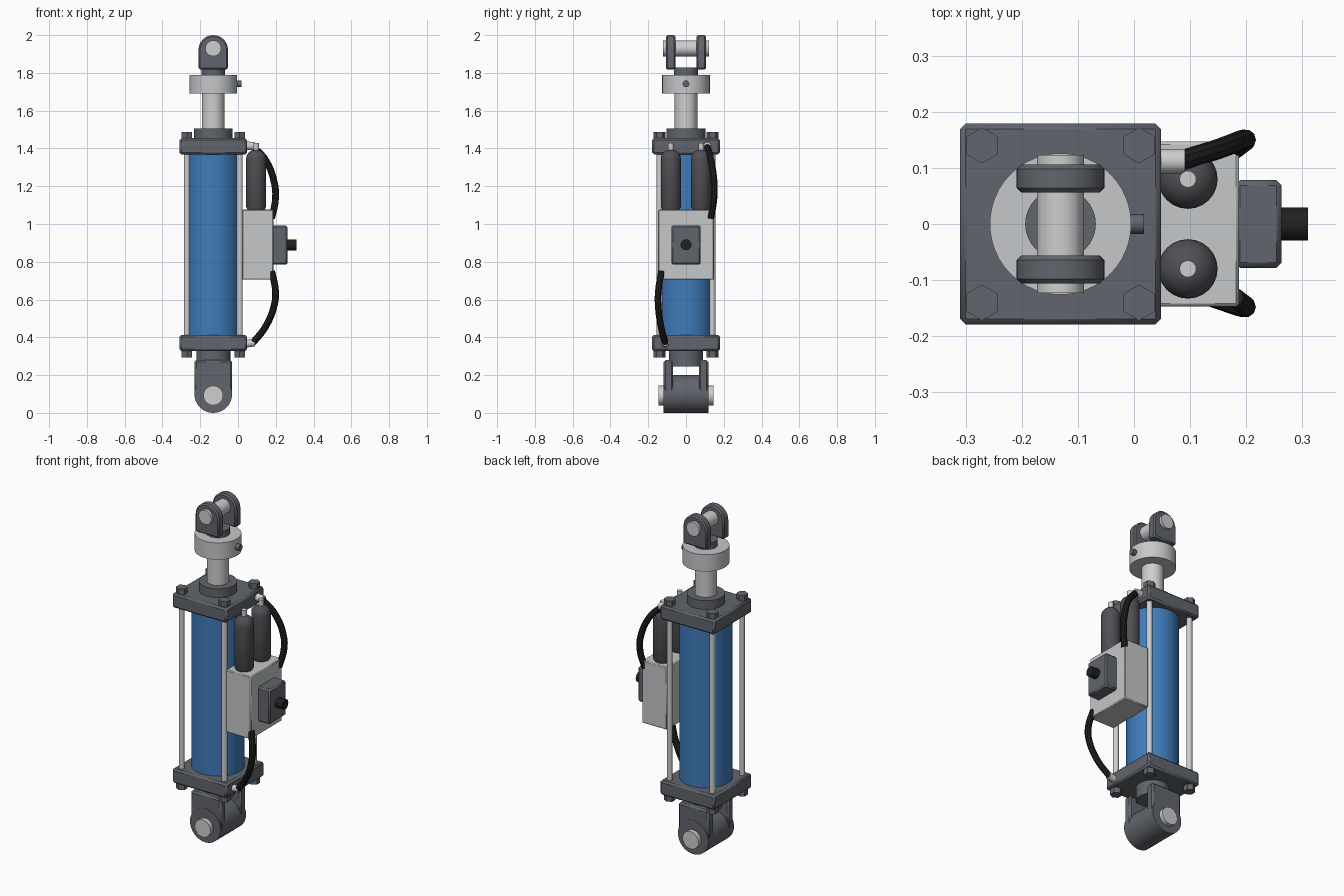
import bpy
import math
from mathutils import Vector

if "Cube" in bpy.data.objects:
    bpy.data.objects.remove(bpy.data.objects["Cube"], do_unlink=True)

AX = -0.131  # x of the cylinder axis


def material(name, r, g, b):
    m = bpy.data.materials.new(name)
    m.use_nodes = True
    m.diffuse_color = (r, g, b, 1)
    m.node_tree.nodes["Principled BSDF"].inputs["Base Color"].default_value = (r, g, b, 1)
    return m


DARK = material("dark grey paint", 0.12, 0.13, 0.15)
BLUE = material("blue paint", 0.05, 0.2, 0.5)
STEEL = material("bright steel", 0.62, 0.62, 0.62)
ALLOY = material("light alloy", 0.56, 0.57, 0.58)
CHARCOAL = material("charcoal", 0.08, 0.08, 0.09)
BLACK = material("black rubber", 0.015, 0.015, 0.015)


def finish(name, mat, bevel=0.0):
    ob = bpy.context.object
    ob.name = ob.data.name = name
    ob.data.materials.clear()
    ob.data.materials.append(mat)
    bpy.ops.object.transform_apply(location=False, rotation=False, scale=True)
    if bevel:
        mod = ob.modifiers.new("edge", "BEVEL")
        mod.width = bevel
        mod.segments = 1
        mod.limit_method = "ANGLE"
        mod.angle_limit = math.radians(40)
    bpy.ops.object.shade_smooth_by_angle(angle=math.radians(30))
    return ob


def box(name, lo, hi, mat, bevel=0.0):
    lo, hi = Vector(lo), Vector(hi)
    bpy.ops.mesh.primitive_cube_add(size=1, location=(lo + hi) / 2)
    bpy.context.object.scale = hi - lo
    return finish(name, mat, bevel)


def rod(name, start, end, radius, mat, sides=32, bevel=0.0):
    start, end = Vector(start), Vector(end)
    d = end - start
    bpy.ops.mesh.primitive_cylinder_add(
        vertices=sides, radius=radius, depth=d.length, location=(start + end) / 2,
        rotation=d.to_track_quat("Z", "Y").to_euler())
    return finish(name, mat, bevel)


def upright(name, z0, z1, radius, mat, x=AX, y=0.0, **kw):
    return rod(name, (x, y, z0), (x, y, z1), radius, mat, **kw)


def mesh_part(name, verts, faces, mat, bevel=0.0):
    me = bpy.data.meshes.new(name)
    me.from_pydata(verts, [], faces)
    ob = bpy.data.objects.new(name, me)
    bpy.context.collection.objects.link(ob)
    bpy.ops.object.select_all(action="DESELECT")
    ob.select_set(True)
    bpy.context.view_layer.objects.active = ob
    return finish(name, mat, bevel)


def lathe(name, profile, x, y, mat, sides=24):
    verts = [(x + r * math.cos(math.tau * i / sides), y + r * math.sin(math.tau * i / sides), z)
             for r, z in profile for i in range(sides)]
    faces = [(k * sides + i, k * sides + (i + 1) % sides,
              (k + 1) * sides + (i + 1) % sides, (k + 1) * sides + i)
             for k in range(len(profile) - 1) for i in range(sides)]
    n = len(verts)
    faces += [tuple(reversed(range(sides))), tuple(range(n - sides, n))]
    return mesh_part(name, verts, faces, mat)


def arched_ear(name, y0, y1, half, z0, zc, mat, steps=16):
    # square foot with a half-round top
    outline = [(AX - half, z0), (AX + half, z0)]
    outline += [(AX + half * math.cos(math.pi * i / steps), zc + half * math.sin(math.pi * i / steps))
                for i in range(steps + 1)]
    n = len(outline)
    verts = [(x, y, z) for y in (y0, y1) for x, z in outline]
    faces = [tuple(range(n)), tuple(reversed(range(n, 2 * n)))]
    faces += [((i + 1) % n, i, n + i, n + (i + 1) % n) for i in range(n)]
    return mesh_part(name, verts, faces, mat, 0.008)


def hose(name, points, radius, mat):
    cu = bpy.data.curves.new(name, "CURVE")
    cu.dimensions = "3D"
    cu.bevel_depth = radius
    cu.bevel_resolution = 3
    cu.resolution_u = 8
    cu.use_fill_caps = True
    sp = cu.splines.new("BEZIER")
    sp.bezier_points.add(len(points) - 1)
    for bp, p in zip(sp.bezier_points, points):
        bp.co = p
        bp.handle_left_type = bp.handle_right_type = "AUTO"
    ob = bpy.data.objects.new(name, cu)
    bpy.context.collection.objects.link(ob)
    bpy.ops.object.select_all(action="DESELECT")
    ob.select_set(True)
    bpy.context.view_layer.objects.active = ob
    bpy.ops.object.convert(target="MESH")
    return finish(name, mat)


# Barrel and end plates
upright("barrel", 0.41, 1.375, 0.143, BLUE, sides=48)
for name, z in (("bottom_plate", 0.327), ("top_plate", 1.368)):
    box(name, (AX - 0.179, -0.179, z), (AX + 0.179, 0.179, z + 0.086), DARK, 0.01)

# Tie rods with a hex nut at each end
for sx in (-1, 1):
    for sy in (-1, 1):
        x, y = AX + sx * 0.14, sy * 0.14
        upright("tie_rod", 0.4, 1.38, 0.016, STEEL, x, y, sides=16)
        upright("bottom_nut", 0.294, 0.33, 0.032, DARK, x, y, sides=6)
        upright("top_nut", 1.45, 1.486, 0.032, DARK, x, y, sides=6)

# Piston rod, collar and set screw
upright("rod_gland", 1.45, 1.506, 0.103, DARK)
upright("piston_rod", 1.5, 1.7, 0.06, STEEL)
upright("collar", 1.69, 1.79, 0.126, ALLOY, sides=48)
rod("set_screw", (AX + 0.11, 0, 1.742), (0.018, 0, 1.742), 0.018, DARK, 16)

# Upper clevis
upright("upper_neck", 1.785, 1.828, 0.063, DARK)
for s in (-1, 1):
    y0, y1 = sorted((s * 0.056, s * 0.106))
    arched_ear("upper_ear", y0, y1, 0.078, 1.818, 1.922, DARK)
rod("upper_pin", (AX, -0.123, 1.93), (AX, 0.123, 1.93), 0.042, STEEL)

# Lower clevis
upright("lower_neck", 0.245, 0.335, 0.09, DARK)
rod("lower_eye", (AX, -0.12, 0.1), (AX, 0.12, 0.1), 0.1, DARK, 40)
for s in (-1, 1):
    y0, y1 = sorted((s * 0.068, s * 0.118))
    box("lower_ear", (AX - 0.1, y0, 0.09), (AX + 0.1, y1, 0.28), DARK, 0.01)
rod("lower_pin", (AX, -0.145, 0.092), (AX, 0.145, 0.092), 0.052, STEEL)

# Valve block, control box and knob
box("valve_block", (0.022, -0.147, 0.705), (0.187, 0.147, 1.076), ALLOY, 0.005)
box("control_box", (0.18, -0.078, 0.785), (0.263, 0.078, 0.992), DARK, 0.009)
rod("knob", (0.25, 0, 0.89), (0.31, 0, 0.89), 0.029, BLACK, 20)

# Accumulator bottles with valve tips
dome = [(0.053 * math.cos(a), 1.345 + 0.05 * math.sin(a))
        for a in (math.radians(15 * i) for i in range(6))]
for s in (-1, 1):
    lathe("accumulator", [(0.042, 1.07), (0.053, 1.09)] + dome, 0.096, s * 0.08, CHARCOAL)
    upright("accumulator_tip", 1.385, 1.428, 0.015, STEEL, 0.096, s * 0.08, sides=16)

# Hoses and fittings
rod("upper_fitting", (0.035, 0.112, 1.415), (0.09, 0.112, 1.412), 0.022, STEEL, 16)
hose("upper_hose", [(0.08, 0.112, 1.41), (0.145, 0.132, 1.34), (0.194, 0.15, 1.21),
                    (0.198, 0.148, 1.13), (0.178, 0.132, 1.03)], 0.018, BLACK)
rod("lower_fitting", (0.035, -0.11, 0.365), (0.088, -0.11, 0.372), 0.02, STEEL, 16)
hose("lower_hose", [(0.078, -0.11, 0.37), (0.145, -0.132, 0.455), (0.194, -0.148, 0.58),
                    (0.198, -0.146, 0.65), (0.178, -0.13, 0.75)], 0.018, BLACK)
